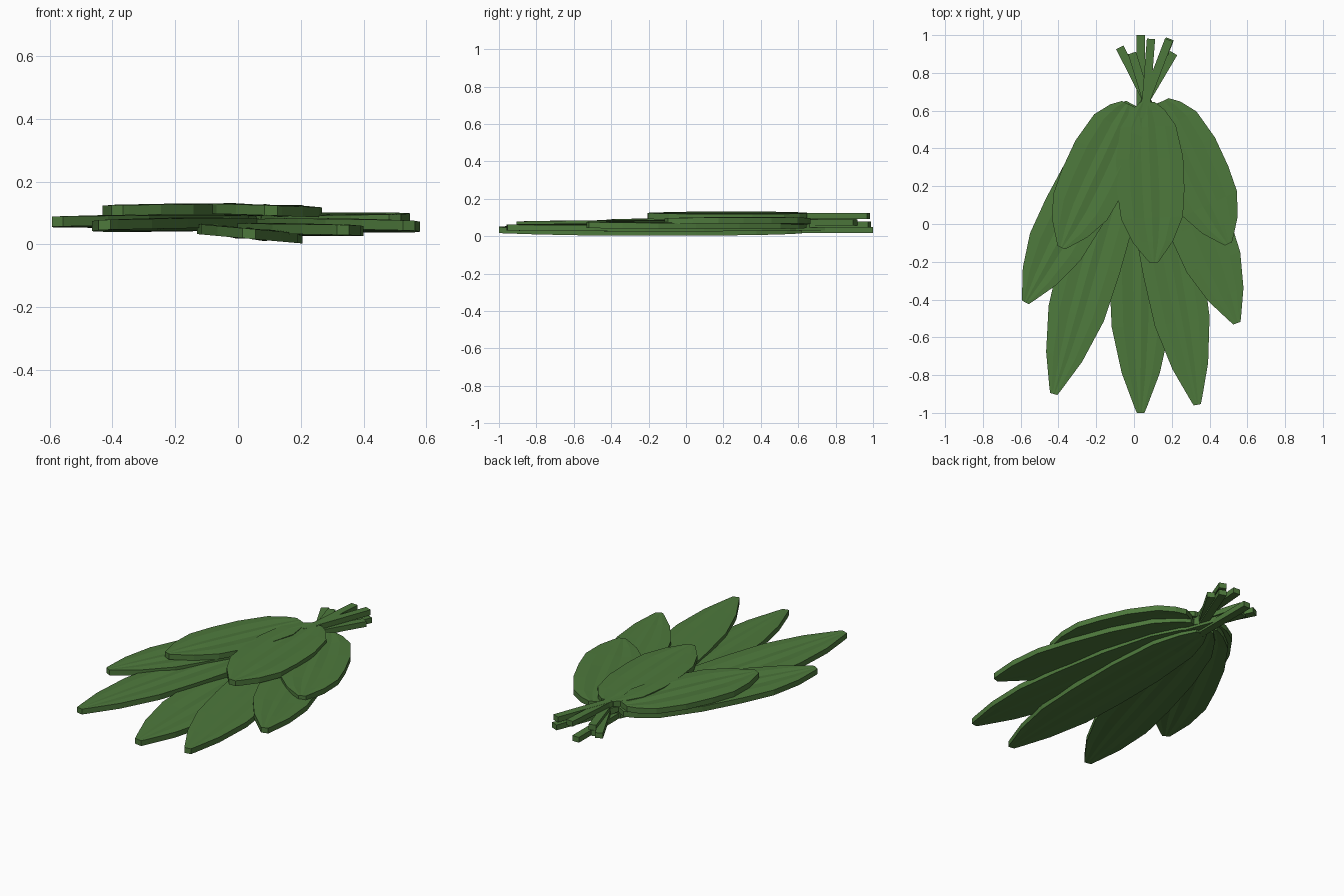
import bpy, bmesh
from mathutils import Vector

if "Cube" in bpy.data.objects:
    bpy.data.objects.remove(bpy.data.objects["Cube"])

mat = bpy.data.materials.new("leaf_green")
mat.diffuse_color = (0.075, 0.19, 0.045, 1)
mat.use_nodes = True
mat.node_tree.nodes["Principled BSDF"].inputs["Base Color"].default_value = mat.diffuse_color

# blade outline: (fraction of length, fraction of half width)
PROFILE = [(0, .22), (.05, .5), (.15, .82), (.35, 1), (.55, 1), (.72, .92),
           (.87, .6), (.98, .2), (1, .12)]
COLS = [-1, -.6, -.25, 0, .25, .6, 1]
PLEAT = [0, .004, -.003, .004, -.003, .004, 0]


def add_object(name, bm):
    bmesh.ops.recalc_face_normals(bm, faces=bm.faces)
    me = bpy.data.meshes.new(name)
    bm.to_mesh(me)
    bm.free()
    me.materials.append(mat)
    ob = bpy.data.objects.new(name, me)
    bpy.context.collection.objects.link(ob)
    return ob


def strip_solid(name, rows):
    """Close a grid of (top, bottom) point pairs into a solid slab."""
    bm = bmesh.new()
    top = [[bm.verts.new(p[0]) for p in r] for r in rows]
    bot = [[bm.verts.new(p[1]) for p in r] for r in rows]
    n, m = len(rows), len(rows[0])
    for i in range(n - 1):
        for j in range(m - 1):
            for g in (top, bot):
                bm.faces.new((g[i][j], g[i + 1][j], g[i + 1][j + 1], g[i][j + 1]))
        for j in (0, m - 1):
            bm.faces.new((top[i][j], top[i + 1][j], bot[i + 1][j], bot[i][j]))
    for i in (0, n - 1):
        for j in range(m - 1):
            bm.faces.new((top[i][j], top[i][j + 1], bot[i][j + 1], bot[i][j]))
    return add_object(name, bm)


def leaf(name, base, tip, half, z, roll, thick=.032):
    a, b = Vector(base), Vector(tip)
    side = Vector((-(b - a).y, (b - a).x)).normalized()
    rows = []
    for t, w in PROFILE:
        row = []
        for u, pleat in zip(COLS, PLEAT):
            p = a.lerp(b, t) + side * (u * w * half)
            h = z + roll * u * w + pleat * w
            row.append(((p.x, p.y, h + thick / 2), (p.x, p.y, h - thick / 2)))
        rows.append(row)
    strip_solid(name, rows)


def stem(name, start, end, z, width=.044, thick=.032):
    a, b = Vector(start), Vector(end)
    side = Vector((-(b - a).y, (b - a).x)).normalized() * width / 2
    rows = []
    for t in (0, 1):
        c = a.lerp(b, t)
        rows.append([((q.x, q.y, z + thick / 2), (q.x, q.y, z - thick / 2))
                     for q in (c - side, c + side)])
    strip_solid(name, rows)


# leaves, bottom layer to top: base, tip, half width, height, roll; then stem end
LEAVES = [
    ("bottom_middle_leaf", (.04, .62), (.035, -1.0), .168, .034, -.015, (.035, 1.0)),
    ("bottom_right_leaf", (.05, .62), (.335, -.957), .16, .046, -.004, (-.025, .90)),
    ("bottom_left_leaf", (.0, .62), (-.425, -.9), .165, .062, .006, (.19, .98)),
    ("right_leaf", (.10, .63), (.545, -.525), .165, .060, -.006, (-.075, .935)),
    ("left_leaf", (-.01, .635), (-.575, -.415), .165, .073, .004, (.21, .905)),
    ("upper_right_leaf", (.15, .65), (.50, -.105), .172, .080, .004, (-.01, .905)),
    ("top_left_leaf", (-.03, .635), (-.385, -.125), .172, .109, .003, (.185, .975)),
    ("top_middle_leaf", (.07, .645), (.105, -.205), .178, .108, -.006, (.09, .98)),
]
for name, base, tip, half, z, roll, end in LEAVES:
    leaf(name, base, tip, half, z, roll)
    d = (Vector((.065, .66)) - Vector(end)).normalized()
    start = Vector((.065, .66)) + d * .1
    if name == "bottom_middle_leaf":
        start = Vector((.035, .55))
    stem(name.replace("leaf", "stem"), start, end, z)
